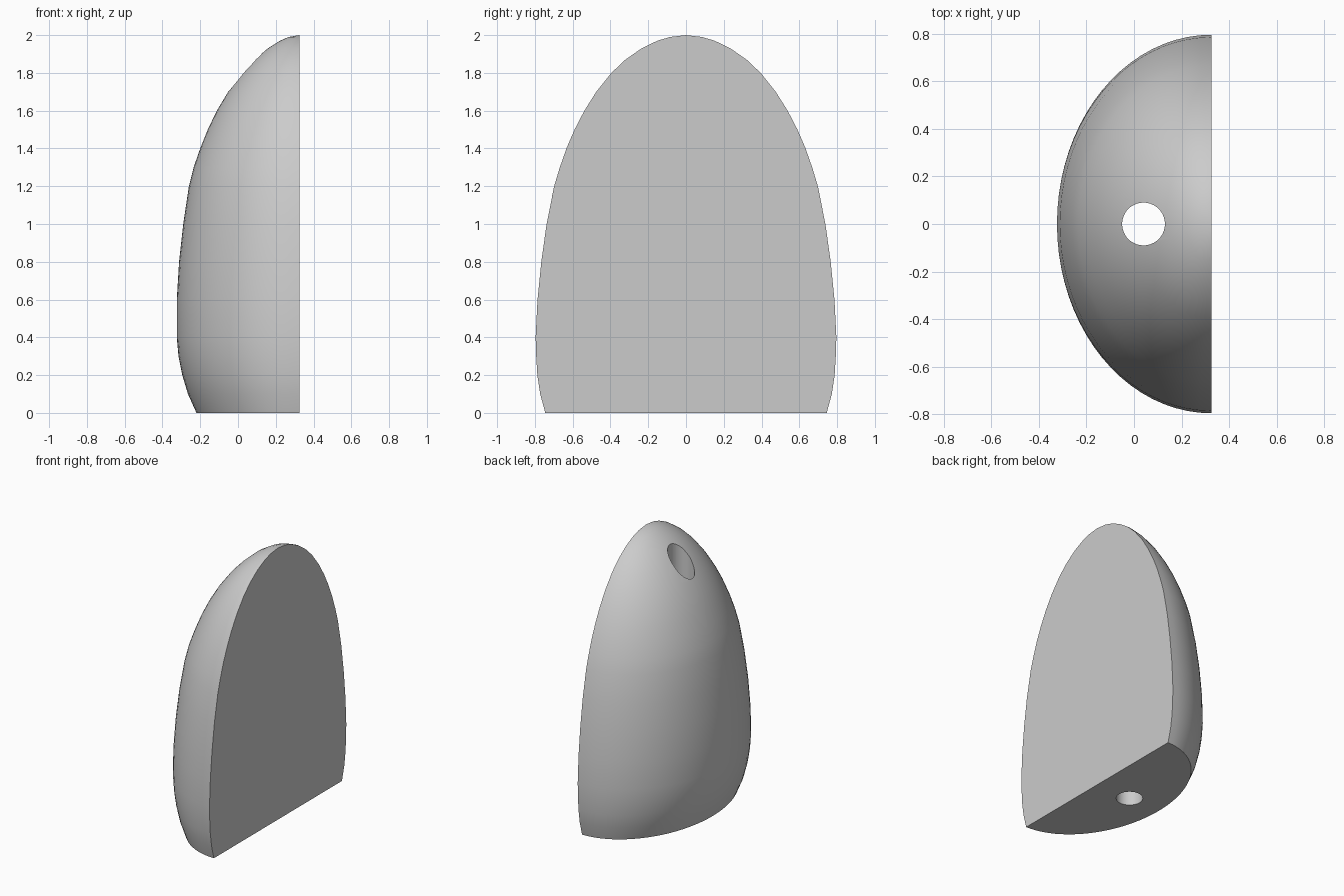
import bpy, bmesh, math

if "Cube" in bpy.data.objects:
    bpy.data.objects.remove(bpy.data.objects["Cube"])

BACK = 0.325          # x of the flat side
HOLE = (0.04, 0.09)   # x position and radius of the hole
SEG = 40              # segments around the half ellipse

# height, half width (y), leftmost x
PROFILE = [(0, .745, -.22), (.1, .772, -.265), (.2, .787, -.295), (.3, .793, -.315),
           (.4, .796, -.324), (.6, .786, -.324), (.8, .766, -.312), (1, .738, -.29),
           (1.2, .698, -.26), (1.3, .668, -.235), (1.4, .633, -.20), (1.5, .59, -.16),
           (1.6, .538, -.112), (1.7, .475, -.052), (1.8, .395, .022), (1.87, .321, .088),
           (1.93, .235, .158), (1.97, .152, .222), (1.99, .085, .268)]

grey = bpy.data.materials.new("grey")
grey.diffuse_color = (0.6, 0.6, 0.6, 1)
grey.use_nodes = True
grey.node_tree.nodes["Principled BSDF"].inputs["Base Color"].default_value = grey.diffuse_color

# half-dome body lofted from half-ellipse rings
bm = bmesh.new()
rings = []
for z, w, x in PROFILE:
    ring = []
    for i in range(SEG + 1):
        a = math.pi * i / SEG
        ring.append(bm.verts.new((BACK - (BACK - x) * math.sin(a), w * math.cos(a), z)))
    rings.append(ring)
apex = bm.verts.new((BACK, 0, 2))
for lo, hi in zip(rings, rings[1:]):
    for i in range(SEG):
        bm.faces.new((lo[i], lo[i + 1], hi[i + 1], hi[i]))
for i in range(SEG):
    bm.faces.new((rings[-1][i], rings[-1][i + 1], apex))
bm.faces.new(rings[0])                                                   # base
bm.faces.new([r[0] for r in rings] + [apex] + [r[-1] for r in reversed(rings)])  # flat side
bmesh.ops.recalc_face_normals(bm, faces=bm.faces)
mesh = bpy.data.meshes.new("half_dome")
bm.to_mesh(mesh)
bm.free()
body = bpy.data.objects.new("half_dome", mesh)
bpy.context.collection.objects.link(body)
mesh.materials.append(grey)

# vertical through hole
bpy.ops.mesh.primitive_cylinder_add(vertices=48, radius=HOLE[1], depth=3, location=(HOLE[0], 0, 1))
cutter = bpy.context.object
cutter.name = "hole_cutter"
cutter.data.materials.append(grey)
cutter.hide_render = True

bpy.ops.object.select_all(action='DESELECT')
bpy.context.view_layer.objects.active = body
body.select_set(True)
cut = body.modifiers.new("hole", 'BOOLEAN')
cut.operation = 'DIFFERENCE'
cut.solver = 'EXACT'
cut.object = cutter
bpy.ops.object.modifier_apply(modifier=cut.name)
bpy.data.objects.remove(cutter, do_unlink=True)

bpy.ops.object.shade_smooth_by_angle(angle=math.radians(30))
